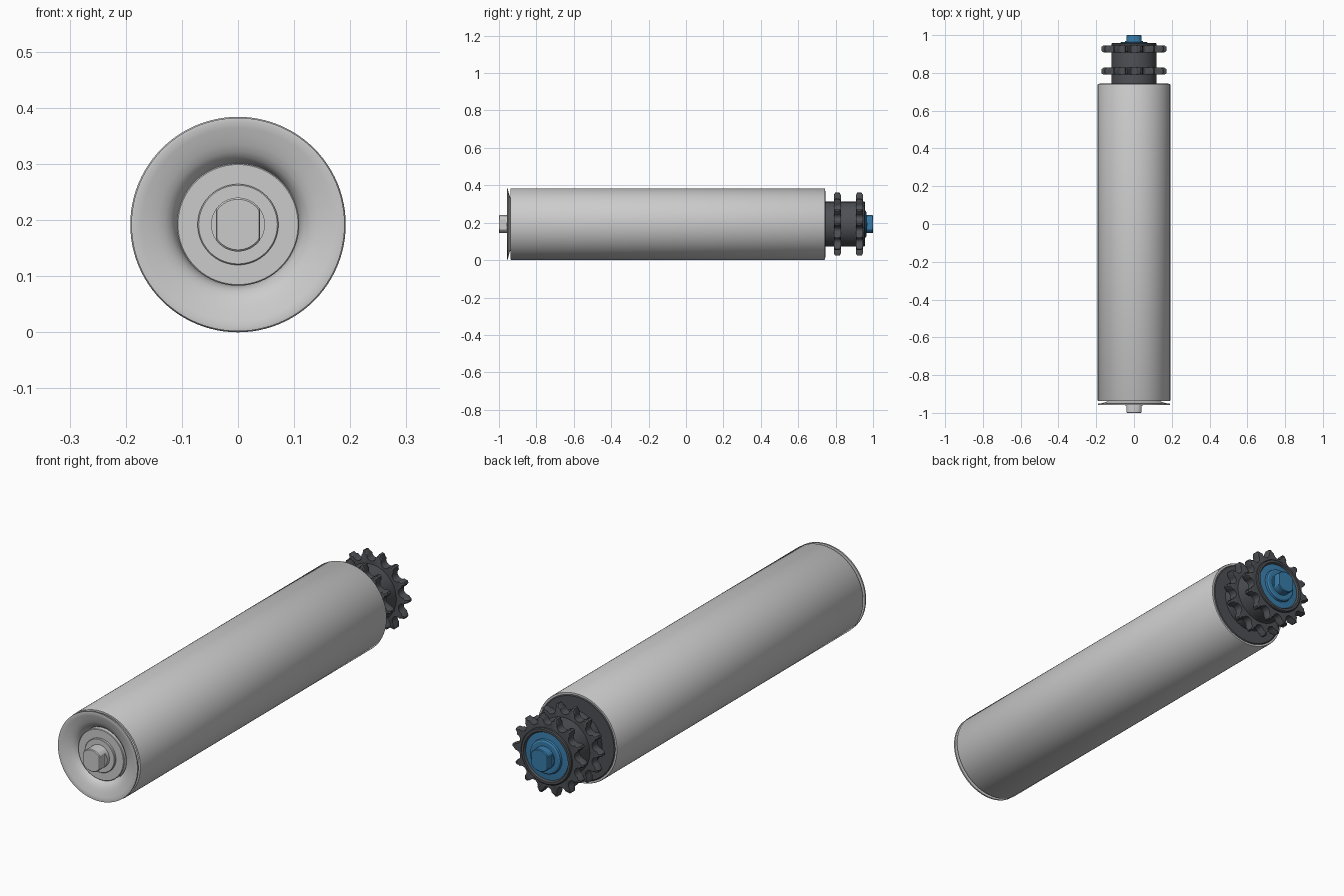
import bpy, bmesh, math

if "Cube" in bpy.data.objects:
    bpy.data.objects.remove(bpy.data.objects["Cube"])

R = 0.192          # tube radius = axis height
SEG = 96


def material(name, rgb):
    m = bpy.data.materials.new(name)
    m.diffuse_color = (*rgb, 1)
    m.use_nodes = True
    m.node_tree.nodes["Principled BSDF"].inputs["Base Color"].default_value = m.diffuse_color
    return m


DARK = material("dark_plastic", (0.075, 0.08, 0.09))
BLUE = material("blue_plastic", (0.04, 0.2, 0.4))


def finish(name, bm, mat=None):
    bmesh.ops.recalc_face_normals(bm, faces=bm.faces)
    me = bpy.data.meshes.new(name)
    bm.to_mesh(me)
    bm.free()
    ob = bpy.data.objects.new(name, me)
    bpy.context.collection.objects.link(ob)
    ob.location.z = R
    if mat:
        me.materials.append(mat)
    bpy.ops.object.select_all(action='DESELECT')
    ob.select_set(True)
    bpy.context.view_layer.objects.active = ob
    bpy.ops.object.shade_smooth_by_angle(angle=math.radians(32))
    return ob


def skin(bm, loops, ring=False, caps=True):
    """Bridge equal-length point loops; cap the ends or join them in a ring."""
    vs = [[bm.verts.new(p) for p in lp] for lp in loops]
    pairs = list(zip(vs, vs[1:])) + ([(vs[-1], vs[0])] if ring else [])
    n = len(vs[0])
    for a, b in pairs:
        for i in range(n):
            j = (i + 1) % n
            bm.faces.new((a[i], a[j], b[j], b[i]))
    if caps and not ring:
        bm.faces.new(vs[0])
        bm.faces.new(vs[-1])


def circle(r, y, flat=None):
    pts = []
    for i in range(SEG):
        a = 2 * math.pi * i / SEG
        x, z = r * math.cos(a), r * math.sin(a)
        if flat:
            x = max(-flat, min(flat, x))
        pts.append((x, y, z))
    return pts


def lathe(name, profile, mat=None, ring=False):
    bm = bmesh.new()
    skin(bm, [circle(r, y) for r, y in profile], ring)
    return finish(name, bm, mat)


# roller tube with softened ends
lathe("roller_tube", [(0.182, -0.937), (0.19, -0.937), (R, -0.933), (R, 0.738),
                      (0.19, 0.742), (0.182, 0.742)], ring=True)

# flared front end cap: thin trumpet-shaped sheet
flare = [(0.190, -0.957), (0.184, -0.958), (0.172, -0.955), (0.158, -0.951),
         (0.143, -0.946), (0.130, -0.940), (0.120, -0.932), (0.113, -0.922), (0.109, -0.908)]
lathe("front_end_cap", flare + [(r, y + 0.006) for r, y in reversed(flare)], ring=True)

# front bearing and raised collar
lathe("front_bearing", [(0.109, -0.88), (0.109, -0.933), (0.107, -0.935),
                        (0.072, -0.935), (0.072, -0.943), (0.070, -0.945)])


# axle ends, round with two milled flats
def axle_end(name, y_in, y_flat, y_out, mat=None):
    s = 1 if y_out > 0 else -1
    bm = bmesh.new()
    skin(bm, [circle(0.048, y_in), circle(0.048, y_flat), circle(0.048, y_flat, 0.039),
              circle(0.048, y_out - s * 0.003, 0.039), circle(0.045, y_out, 0.037)])
    finish(name, bm, mat)


axle_end("front_axle_end", -0.90, -0.962, -1.0)
axle_end("rear_axle_end", 0.90, 0.970, 1.0, BLUE)

# rear end disc and sprocket hub
lathe("rear_end_disc", [(0.182, 0.72), (0.182, 0.742), (0.178, 0.745), (0.125, 0.745)], DARK)
lathe("sprocket_hub", [(0.12, 0.74), (0.12, 0.953), (0.116, 0.957), (0.106, 0.957),
                       (0.101, 0.949), (0.101, 0.93)], DARK)

# blue rear bearing and collar
lathe("rear_bearing", [(0.101, 0.91), (0.101, 0.949), (0.074, 0.951), (0.072, 0.960),
                       (0.066, 0.964)], BLUE)


# chain sprockets: round roller seats, pointed teeth, chamfered sides
TEETH, PITCH_R, SEAT_R, TIP_R = 14, 0.155, 0.0215, 0.172


def tooth_outline():
    pts = []
    step = 2 * math.pi / TEETH
    for t in range(TEETH):
        a = t * step
        for d in (-0.028, 0.028):                      # tooth tip
            pts.append((TIP_R, a + d))
        c = a + step / 2
        for k in range(9):                             # roller seat
            b = math.radians(-85 + k * 170 / 8)
            u = PITCH_R - SEAT_R * math.cos(b)
            v = SEAT_R * math.sin(b)
            pts.append((math.hypot(u, v), c + math.atan2(v, u)))
    return pts


def sprocket(name, y, half=0.0185, chamfer=0.007):
    outline = tooth_outline()

    def loop(yy, limit):
        return [(min(r, limit) * math.cos(a), yy, min(r, limit) * math.sin(a))
                for r, a in outline]

    bm = bmesh.new()
    skin(bm, [loop(y - half, 0.160), loop(y - half + chamfer, TIP_R),
              loop(y + half - chamfer, TIP_R), loop(y + half, 0.160)])
    finish(name, bm, DARK)


for name, y in (("inner_sprocket", 0.809), ("outer_sprocket", 0.927)):
    sprocket(name, y)
